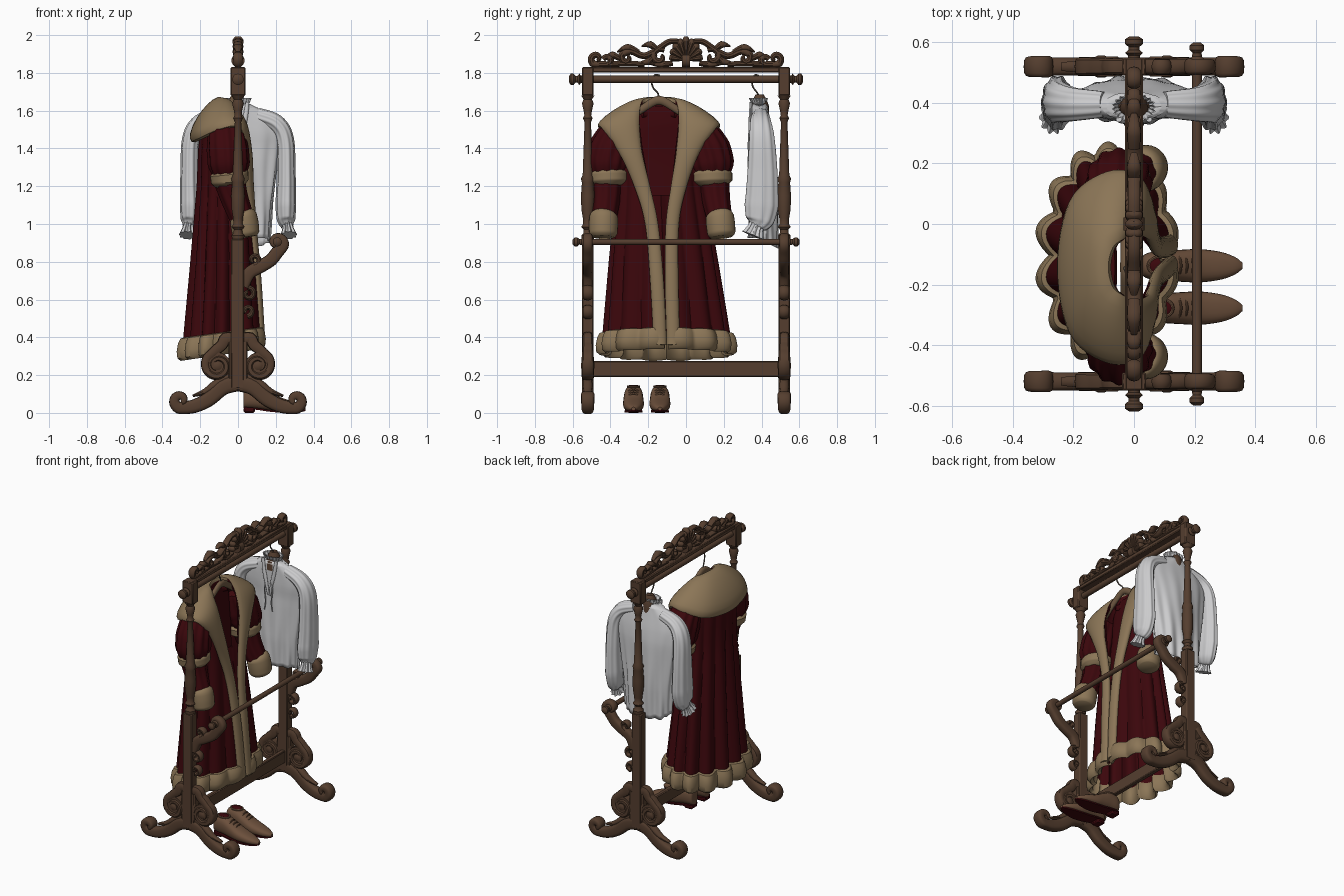
import bpy, bmesh
from math import sin, cos, pi, asin, copysign
from mathutils import Vector

def mat(name, *c):
    m = bpy.data.materials.new(name)
    m.diffuse_color = (*c, 1)
    return m

WOOD = mat("dark carved wood", .09, .048, .028)
HANGER = mat("light hanger wood", .16, .10, .055)
FUR = mat("tan fur", .26, .18, .095)
RED = mat("maroon velvet", .044, .002, .0035)
LINEN = mat("white linen", .60, .60, .61)
LEATHER = mat("brown leather", .15, .08, .045)
METAL = mat("hook metal", .12, .10, .08)
X, Y, Z = Vector((1, 0, 0)), Vector((0, 1, 0)), Vector((0, 0, 1))

# ---------- helpers ----------
def grid(name, rings, m, closed=True):
    bm = bmesh.new()
    vs = [[bm.verts.new(p) for p in r] for r in rings]
    n = len(vs[0])
    for a, b in zip(vs, vs[1:]):
        for j in range(n if closed else n - 1):
            k = (j + 1) % n
            bm.faces.new((a[j], a[k], b[k], b[j]))
    if closed:
        bm.faces.new(vs[0][::-1])
        bm.faces.new(vs[-1])
    bmesh.ops.recalc_face_normals(bm, faces=bm.faces)
    me = bpy.data.meshes.new(name)
    bm.to_mesh(me)
    bm.free()
    me.materials.append(m)
    ob = bpy.data.objects.new(name, me)
    bpy.context.collection.objects.link(ob)
    return ob

def spline(pts, sub):
    out, n = [], len(pts)
    for i in range(n - 1):
        a, b, c, d = pts[max(i - 1, 0)], pts[i], pts[i + 1], pts[min(i + 2, n - 1)]
        for s in range(sub):
            t = s / sub
            out.append(tuple(.5 * (2*q + (r-p)*t + (2*p - 5*q + 4*r - w)*t*t + (3*q - p - 3*r + w)*t**3)
                             for p, q, r, w in zip(a, b, c, d)))
    return out + [tuple(pts[-1])]

def lerp(seq, u):
    f = u * (len(seq) - 1)
    i = min(int(f), max(len(seq) - 2, 0))
    return seq[0] if len(seq) == 1 else tuple(p + (q - p) * (f - i) for p, q in zip(seq[i], seq[i + 1]))

def table(rows, z):
    for a, b in zip(rows, rows[1:]):
        if z <= b[0]:
            t = max(0, (z - a[0]) / (b[0] - a[0]))
            return [p + (q - p) * t for p, q in zip(a[1:], b[1:])]
    return list(rows[-1][1:])

def sweep(name, pts, rads, m, ref, n=14, sub=4, flutes=0, amp=0, sq=1.0):
    """Sweep a rounded section; rads = (width, depth along ref) spread evenly on the path."""
    path = [Vector(p) for p in spline(pts, sub)]
    rings, last = [], len(path) - 1
    for i, p in enumerate(path):
        t = (path[min(i + 1, last)] - path[max(i - 1, 0)]).normalized()
        side = (ref - t * ref.dot(t)).normalized()
        nor = t.cross(side)
        w, d = lerp(rads, i / last)
        ring = []
        for k in range(n):
            a = 2 * pi * k / n
            f = 1 + amp * cos(flutes * a)
            c, s = cos(a), sin(a)
            ring.append(p + nor * w * f * copysign(abs(c)**sq, c) + side * d * f * copysign(abs(s)**sq, s))
        rings.append(ring)
    return grid(name, rings, m)

def lathe(name, prof, o, axis, m, n=20):
    o = Vector(o)
    u, v = (X, Y) if axis == Z else (X, Z)
    return grid(name, [[o + axis*h + u*r*cos(2*pi*k/n) + v*r*sin(2*pi*k/n) for k in range(n)] for h, r in prof], m)

def box(name, c, s, m, bev=.005):
    ob = grid(name, [[(c[0]+i*s[0], c[1]+j*s[1], c[2]+k*s[2]) for i, j in ((-1,-1),(1,-1),(1,1),(-1,1))] for k in (-1, 1)], m)
    b = ob.modifiers.new("bevel", 'BEVEL')
    b.width = bev
    return ob

def spiral(cx, cz, r0, r1, a0, a1, n=12):
    return [(cx + (r0+(r1-r0)*i/n)*cos(a0+(a1-a0)*i/n), cz + (r0+(r1-r0)*i/n)*sin(a0+(a1-a0)*i/n)) for i in range(n + 1)]

# ---------- rack ends ----------
FOOT = [(0,.16),(.08,.135),(.155,.072),(.23,.036),(.295,.027)] + spiral(.304, .066, .039, .012, -1.2, 4.2, 7)
SCROLL = [(.02,.39),(.065,.395),(.085,.36),(.115,.335)] + spiral(.108, .25, .072, .02, 1.2, -7.5, 16)
ARM = [(.025,.67),(.06,.74),(.12,.775),(.175,.81),(.207,.85)] + spiral(.205, .9, .035, .012, -.4, 4.4, 7)
CURLS = [spiral(.085, .81, .032, .01, -1.6, 4.5, 9), spiral(.055, .63, .034, .01, 1.6, -4.5, 9), spiral(.05, .54, .03, .01, -1.6, 4, 8)]
for s in (-1, 1):
    y = .52 * s
    at = lambda q, k=1: [(k * a, y, b) for a, b in q]
    box("lower_post", (-.003, y, .525), (.035, .03, .395), WOOD)
    box("post_foot_block", (0, y, .25), (.05, .027, .13), WOOD)
    for k in (-1, 1):
        sweep("scroll_foot", at(FOOT, k), [(.045,.03),(.036,.03),(.028,.034),(.022,.036),(.016,.035)], WOOD, Y, sq=.6)
        sweep("side_scroll", at(SCROLL, k), [(.034,.027),(.022,.032),(.017,.034),(.01,.03)], WOOD, Y, n=10, sq=.6)
        lathe("scroll_disc", [(-.025,.07),(.025,.07)], (k*.108, y, .25), Y, WOOD)
        lathe("scroll_boss", [(-.036,.012),(-.03,.024),(.03,.024),(.036,.012)], (k*.108, y, .25), Y, WOOD)
        sweep("foot_leaf", at([(.03,.2),(.10,.165),(.17,.115),(.24,.09)], k), [(.02,.02),(.022,.026),(.006,.014)], WOOD, Y, n=10)
    sweep("scroll_arm", at(ARM), [(.034,.026),(.034,.026),(.025,.026),(.014,.028)], WOOD, Y, sq=.6)
    for c in CURLS:
        sweep("arm_curl", at(c), [(.015,.026),(.011,.024)], WOOD, Y, n=10, sub=3)
    lathe("turned_post", [(.92,.032),(.94,.034),(.95,.024),(.97,.022),(.985,.034),(1.0,.024),(1.03,.026),(1.08,.034),(1.15,.036),
          (1.22,.031),(1.24,.036),(1.26,.027),(1.4,.022),(1.54,.017),(1.56,.026),(1.575,.018),(1.6,.022),(1.64,.031),(1.66,.022),(1.68,.035)],
          (0, y, 0), Z, WOOD)
    box("top_block", (0, y, 1.755), (.04, .03, .075), WOOD)
    for nm, px, pz, e, r in (("top_rod_knob", 0, 1.766, .555, .03), ("front_rod_knob", .208, .905, .535, .024)):
        lathe(nm, [(s*(e+h), r*q) for h, q in ((0,.6),(.01,1),(.02,.6),(.03,.6),(.04,1),(.055,1),(.065,.5))], (px, 0, pz), Y, WOOD)

# ---------- rails ----------
lathe("top_rod", [(-.57,.019),(.57,.019)], (0, 0, 1.766), Y, WOOD)
lathe("front_rod", [(-.56,.016),(.56,.016)], (.208, 0, .905), Y, WOOD)
box("top_rail", (0, 0, 1.817), (.03, .55, .014), WOOD)
box("stretcher", (0, 0, .232), (.016, .5, .042), WOOD)

# ---------- carved crest ----------
CREST = [[(.03,1.965),(.09,1.965),(.15,1.925),(.22,1.89),(.29,1.915),(.335,1.90)] + spiral(.315, 1.878, .026, .008, .2, -4.5, 7),
         [(.22,1.845),(.32,1.85),(.40,1.845),(.47,1.845)] + spiral(.475, 1.874, .03, .01, -.9, 4.4, 7),
         spiral(.14, 1.885, .045, .01, 2.2, -4, 10), spiral(.415, 1.862, .026, .008, .4, 5.5, 8)]
LEAVES = [[(.15,1.92),(.19,1.95),(.235,1.94)], [(.25,1.91),(.31,1.935),(.365,1.91)], [(.34,1.87),(.39,1.895),(.42,1.885)],
          [(.16,1.90),(.2,1.86),(.26,1.85)], [(.07,1.85),(.13,1.845),(.2,1.85)]]
for s in (-1, 1):
    for c in CREST:
        sweep("crest_scroll", [(0, s*a, b) for a, b in c], [(.014,.02),(.019,.024),(.017,.024),(.009,.022)], WOOD, X, n=10)
    for c in LEAVES:
        sweep("crest_leaf", [(0, s*a, b) for a, b in c], [(.012,.02),(.019,.024),(.003,.01)], WOOD, X, n=10)
for i in range(-4, 5):
    a = i * .36
    r = .125 - .005 * abs(i)
    sweep("crest_shell_lobe", [(0, sin(a)*q*r*.85, 1.868+cos(a)*q*r) for q in (.1, .5, .85, 1.0)], [(.006,.018),(.014,.026),(.02,.03),(.008,.014)], WOOD, X, n=10)
lathe("crest_shell_boss", [(-.022,.035),(.022,.035)], (0, 0, 1.865), Y, WOOD)

# ---------- robe ----------
def CY(z):
    return -.103 - .04 * min(1, max(0, (z - .4) / 1.0))
BODY = [(.33,-.085,.20,.335,.038,.01),(.8,-.08,.165,.28,.026,.02),(1.2,-.08,.135,.23,.014,.06),(1.4,-.08,.13,.225,.007,.09),
        (1.5,-.08,.12,.22,0,.10),(1.58,-.075,.10,.165,0,.11),(1.64,-.07,.05,.11,0,.09)]
def robe_ring(z, off=0, n=200):
    cx, ax, ay, amp, gap = table(BODY, z)
    g = asin(gap / ay)
    ring = []
    for i in range(n + 1):
        t = g + (2*pi - 2*g) * i / n
        o = off + amp * (1 - .3 * cos(t)) * (abs(sin(7 * t)) - .6)
        x = cx + (ax + o) * cos(t)
        ring.append((x, CY(z) + (ay + o) * sin(t), z + .15 * (x + .07) * max(0, 1 - (z - .3) / 1.2)))
    return ring

robe = grid("robe_body", [robe_ring(.33 + 1.31 * i / 28) for i in range(29)], RED, False)
robe.modifiers.new("cloth", 'SOLIDIFY').thickness = .006
grid("robe_fur_hem", [robe_ring(z, o) for z, o in ((.428,0),(.424,.016),(.40,.026),(.36,.029),(.325,.022),(.31,.004),(.325,-.016),(.4,-.02),(.428,0))], FUR, False)

# fur collar and lapels: inner edge, outer edge, half thickness
HALF = [(.125,.0,.36, .122,.07,.36, .022),(.105,.003,.7, .10,.075,.7, .022),(.08,.02,1.0, .072,.09,1.0, .022),
        (.065,.055,1.2, .055,.14,1.2, .024),(.05,.09,1.38, .045,.215,1.38, .028),(.015,.105,1.54, .01,.305,1.51, .035),
        (-.03,.095,1.64, -.09,.315,1.505, .045),(-.07,.065,1.665, -.205,.22,1.455, .05)]
BACK = (-.085,0,1.67, -.245,0,1.435, .05)
band = HALF + [BACK] + [(a,-b,c,d,-e,f,h) for a,b,c,d,e,f,h in HALF[::-1]]
sp = spline(band, 6)
rings = []
for i, q in enumerate(sp):
    mid = lambda v: (Vector(v[:3]) + Vector(v[3:6])) / 2
    t = (mid(sp[min(i+1, len(sp)-1)]) - mid(sp[max(i-1, 0)])).normalized()
    half = (Vector(q[3:6]) - Vector(q[:3])) / 2
    nor = t.cross(half).normalized()
    rings.append([mid(q) + Vector((0, CY(q[2]), 0)) + half * cos(2*pi*k/18) + nor * q[6] * sin(2*pi*k/18) for k in range(18)])
collar = grid("fur_collar_and_lapels", rings, FUR)
collar.data.materials.append(RED)
for f in collar.data.polygons:      # maroon lining where the collar faces the neck
    inward = Vector((.0, CY(1.5), 0)) - Vector((f.center.x, f.center.y, 0))
    if f.center.z > 1.3 and f.normal.z < .15 and f.normal.dot(inward.normalized()) > .45 and f.center.x < .04:
        f.material_index = 1
# folded neckband on the inner back of the robe
sweep("robe_neckband", [(-.045 - .03*cos(a*.4), CY(1.6) + .09*sin(a*.4), 1.585) for a in range(-4, 5)], [(.02,.008)], RED, X, n=10)
sweep("robe_back_lining", [(-.075, CY(1.5), z) for z in (1.15, 1.30, 1.45, 1.56, 1.625)], [(.18,.012),(.17,.012),(.15,.02),(.10,.012)], RED, X, n=16)

for s in (-1, 1):
    P = lambda *q: [(a, CY(c) + s*b, c) for a, b, c in q]
    sweep("puff_sleeve", P((-.07,.19,1.53),(-.06,.24,1.45),(-.05,.275,1.34),(-.045,.278,1.235)),
          [(.05,.07),(.09,.095),(.112,.107),(.112,.107),(.07,.07)], RED, X, n=60, sub=6, flutes=12, amp=.045)
    sweep("sleeve_fur_band", P((-.05,.275,1.285),(-.047,.275,1.265),(-.043,.275,1.225),(-.04,.275,1.20)), [(.08,.08),(.108,.102),(.106,.1),(.07,.075)], FUR, X, n=28, sub=5)
    sweep("lower_sleeve", P((-.045,.285,1.23),(-.02,.29,1.14),(.025,.308,1.02)), [(.08,.08),(.072,.07),(.062,.06)], RED, X, n=40, flutes=8, amp=.05)
    sweep("sleeve_fur_cuff", P((.02,.305,1.055),(.03,.308,1.03),(.04,.312,.96),(.045,.314,.93)), [(.06,.055),(.075,.072),(.077,.075),(.074,.072),(.058,.055)], FUR, X, n=28, sub=5)

# ---------- hangers ----------
HY = CY(1.6)
sweep("robe_hanger", [(-.03,HY+b,c) for b, c in ((-.17,1.545),(-.08,1.615),(0,1.655),(.08,1.615),(.17,1.545))], [(.016,.014),(.024,.016),(.016,.014)], HANGER, X)
sweep("robe_hook", [(a,HY+b,c) for a, b, c in ((-.03,0,1.65),(-.03,-.005,1.69),(-.02,-.03,1.72),(-.01,-.04,1.76),(0,-.02,1.79),(0,.005,1.785))], [(.0045,.0045)], METAL, X, n=8)
sweep("shirt_hanger", [(a,.395,c) for a, c in ((-.19,1.53),(-.08,1.595),(0,1.645),(.08,1.595),(.19,1.53))], [(.014,.014)], WOOD, Y)
lathe("shirt_hanger_neck", [(1.57,.05),(1.63,.048),(1.66,.036),(1.685,.022)], (0, .39, 0), Z, WOOD)
sweep("shirt_hook", [(0,b,c) for b, c in ((.39,1.66),(.38,1.69),(.355,1.725),(.35,1.76),(.365,1.788),(.385,1.785))], [(.0045,.0045)], METAL, X, n=8)

# ---------- shirt ----------
SHIRT = [(.91,.165,.075,.16),(1.1,.18,.077,.11),(1.35,.215,.068,.06),(1.48,.235,.06,.03),(1.55,.215,.05,.02),(1.6,.13,.044,.02),(1.635,.065,.043,.02)]
def shirt_ring(z, grow=0, ruf=0, n=120):
    ax, ay, amp = table(SHIRT, z)
    ring = []
    for i in range(n + 1):
        t = 2 * pi * i / n
        o = 1 + amp * sin(11 * t) * cos(3 * t + 6 * z)
        dy = (ay * o + grow + ruf * sin(20 * t)) * sin(t)
        ring.append(((ax * (1 + (o-1)*.4) + grow + ruf * sin(20 * t)) * cos(t), .41 + dy - .1 * max(0, z - 1.4), z - max(0, 1.2 - z) * 1.7 * max(dy, -.03)))
    return ring
shirt = grid("shirt_torso", [shirt_ring(.91 + .725 * i / 26) for i in range(27)], LINEN, False)
shirt.modifiers.new("cloth", 'SOLIDIFY').thickness = .004
grid("shirt_neck_ruffle", [shirt_ring(1.635 + dz, g, r) for dz, g, r in
     ((-.02,.004,0),(.0,-.008,.001),(.015,-.002,.003),(.033,.004,.004),(.032,0,.004),(.015,-.008,.003),(0,-.014,.001))], LINEN, False)
for s in (-1, 1):
    P = lambda *q: [(s*a, b, c) for a, b, c in q]
    sweep("shirt_sleeve", P((.10,.395,1.575),(.20,.395,1.535),(.248,.402,1.45),(.255,.405,1.27),(.253,.40,1.1),(.255,.39,1.02),(.262,.375,.985)),
          [(.04,.042),(.045,.055),(.046,.067),(.048,.08),(.053,.09),(.047,.075),(.025,.04)], LINEN, Y, n=60, sub=6, flutes=10, amp=.04)
    sweep("shirt_cuff_ruffle", P((.262,.376,.995),(.265,.365,.972),(.268,.352,.94)), [(.025,.038),(.028,.04),(.042,.055)], LINEN, Y, n=60, flutes=10, amp=.12)
    sweep("shirt_front_ruffle", P((.05,.345,1.645),(.04,.34,1.57),(.02,.338,1.48),(.006,.34,1.40)), [(.010,.008),(.014,.008),(.006,.006)], LINEN, Y, n=10)
    sweep("shirt_lace", P((.02,.335,1.50),(.03,.331,1.44),(.022,.331,1.36),(.03,.329,1.3)), [(.004,.004)], LINEN, Y, n=8)

# ---------- shoes ----------
SHOE = [(.028,.026,.03,.115),(.034,.037,.027,.132),(.06,.046,.025,.144),(.11,.05,.02,.143),(.16,.053,.012,.118),(.22,.055,.007,.085),
        (.29,.045,.007,.06),(.335,.028,.01,.043),(.358,.01,.015,.03)]
for y in (-.138, -.278):
    sp = spline(SHOE, 4)
    up = [[(x, y + w*copysign(abs(cos(2*pi*k/24))**.8, cos(2*pi*k/24)), (a+b)/2 + (b-a)/2*copysign(abs(sin(2*pi*k/24))**.8, sin(2*pi*k/24))) for k in range(24)] for x, w, a, b in sp]
    grid("shoe_upper", up, LEATHER)
    grid("shoe_sole", [[(x, y-w*.85, a-.005), (x, y+w*.85, a-.005), (x, y+w*.85, a+.004), (x, y-w*.85, a+.004)] for x, w, a, b in sp], RED)
    box("shoe_heel", (.06, y, .014), (.03, .034, .014), RED, .008)
    grid("shoe_opening", [[(.088 + .036*q*cos(k*pi/10), y + .026*q*sin(k*pi/10), z) for k in range(20)] for q, z in ((1,.138),(1,.1445),(.85,.147))], RED)
    sweep("shoe_rim", [(.088 + .04*cos(k*pi/8), y + .03*sin(k*pi/8), .14) for k in range(17)], [(.006,.006)], LEATHER, Z, n=8)
    for i in range(3):
        x = .15 + .02 * i
        z = .124 - .012 * i
        sweep("shoe_lace", [(x, y-.03, z-.012), (x+.006, y, z+.004), (x, y+.03, z-.012)], [(.004,.005)], LEATHER, Z, n=8)

# ---------- smooth shading with sharp edges kept ----------
bpy.ops.object.select_all(action='SELECT')
bpy.context.view_layer.objects.active = robe
bpy.ops.object.shade_smooth_by_angle(angle=.75)
